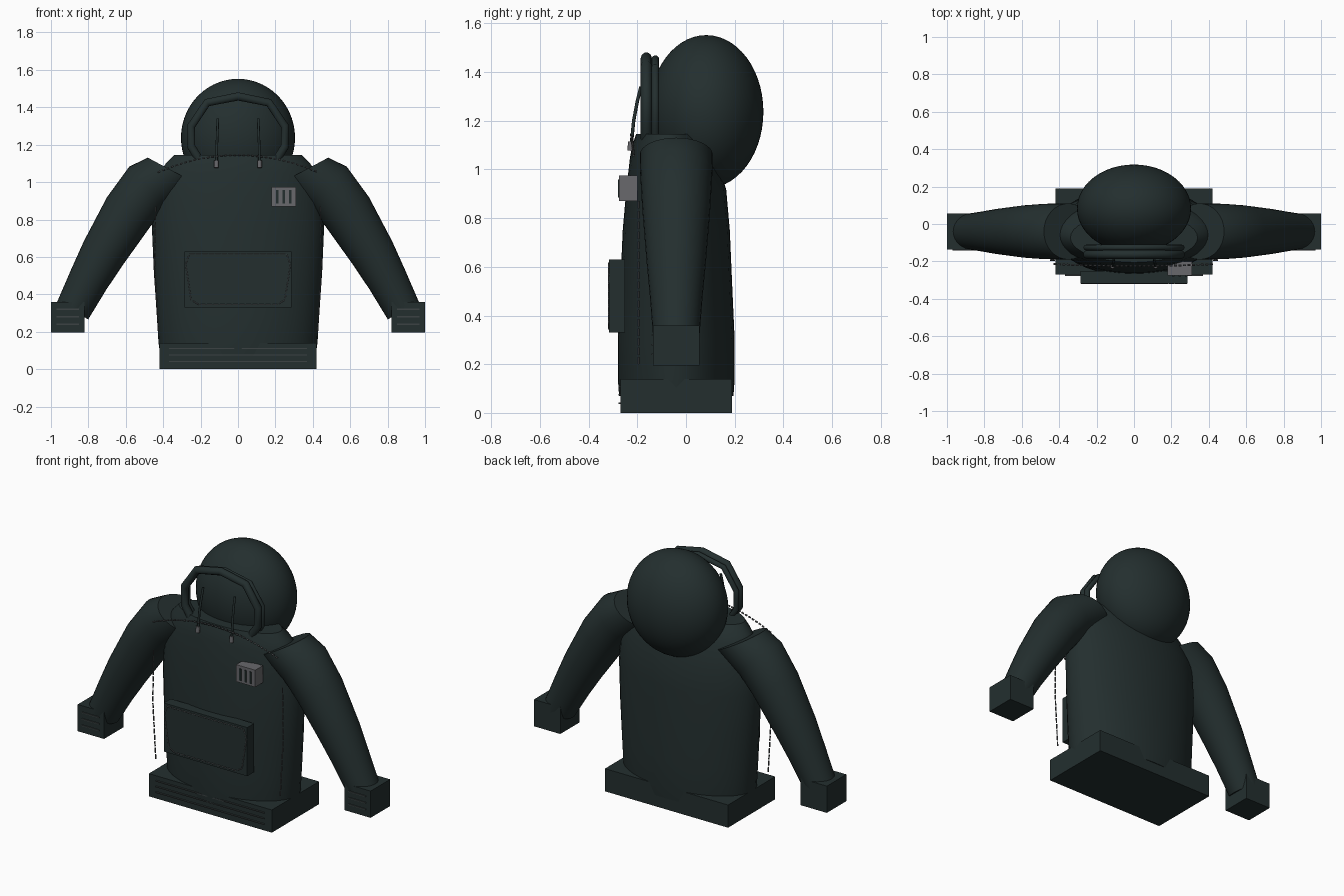
import bpy, bmesh, math
from mathutils import Vector

if "Cube" in bpy.data.objects:
    bpy.data.objects.remove(bpy.data.objects["Cube"], do_unlink=True)


def material(name, color):
    m = bpy.data.materials.new(name)
    m.use_nodes = True
    m.diffuse_color = (*color, 1)
    m.node_tree.nodes["Principled BSDF"].inputs["Base Color"].default_value = (*color, 1)
    return m


CLOTH = material("dark teal cloth", (0.017, 0.028, 0.028))
STITCH = material("grey stitching", (0.08, 0.085, 0.09))
RIB = material("slate ribbing", (0.045, 0.055, 0.057))
PATCH = material("light grey patch", (0.14, 0.14, 0.15))


def add_mesh(name, bm, mat, smooth=False):
    bmesh.ops.recalc_face_normals(bm, faces=bm.faces)
    me = bpy.data.meshes.new(name)
    bm.to_mesh(me)
    bm.free()
    me.materials.append(mat)
    ob = bpy.data.objects.new(name, me)
    bpy.context.collection.objects.link(ob)
    if smooth:
        bpy.ops.object.select_all(action="DESELECT")
        bpy.context.view_layer.objects.active = ob
        ob.select_set(True)
        bpy.ops.object.shade_smooth_by_angle(angle=math.radians(40))
    return ob


def box(name, x, y, z, mat):
    """Box from (low, high) pairs on each axis."""
    bm = bmesh.new()
    bmesh.ops.create_cube(bm, size=1)
    for v in bm.verts:
        v.co = [lo + (hi - lo) * (c + 0.5) for (lo, hi), c in zip((x, y, z), v.co)]
    return add_mesh(name, bm, mat)


def loft(name, rings, mat, sides=40):
    """Skin over elliptical rings given as (centre, axis_u, axis_v), with flat caps."""
    bm = bmesh.new()
    loops = []
    for c, u, v in rings:
        angles = [2 * math.pi * i / sides for i in range(sides)]
        loops.append([bm.verts.new(c + u * math.cos(a) + v * math.sin(a)) for a in angles])
    for a, b in zip(loops, loops[1:]):
        for i in range(sides):
            j = (i + 1) % sides
            bm.faces.new((a[i], a[j], b[j], b[i]))
    bm.faces.new(loops[0])
    bm.faces.new(loops[-1])
    return add_mesh(name, bm, mat, True)


def tubes(name, paths, radius, mat, resolution=2):
    """Round tubes along one or more polylines, in one object."""
    cu = bpy.data.curves.new(name, "CURVE")
    cu.dimensions = "3D"
    cu.bevel_depth = radius
    cu.bevel_resolution = resolution
    cu.use_fill_caps = True
    for path in paths:
        sp = cu.splines.new("POLY")
        sp.points.add(len(path) - 1)
        for p, co in zip(sp.points, path):
            p.co = (*co, 1)
    cu.materials.append(mat)
    ob = bpy.data.objects.new(name, cu)
    bpy.context.collection.objects.link(ob)
    return ob


def dashes(path, length=0.022, gap=0.012):
    """Split a polyline into short stitch segments."""
    out = []
    for a, b in zip(path, path[1:]):
        a, b = Vector(a), Vector(b)
        n = max(1, round((b - a).length / (length + gap)))
        fill = length / (length + gap)
        out += [(a.lerp(b, i / n), a.lerp(b, (i + fill) / n)) for i in range(n)]
    return out


# Torso: z, half width, front y, back y
profile = [
    (0.07, 0.415, -0.275, 0.195), (0.14, 0.425, -0.28, 0.20), (0.30, 0.435, -0.28, 0.20),
    (0.52, 0.45, -0.27, 0.19), (0.75, 0.46, -0.26, 0.18), (0.92, 0.45, -0.245, 0.165),
    (1.05, 0.42, -0.23, 0.12), (1.10, 0.385, -0.22, 0.10), (1.145, 0.34, -0.205, 0.06),
]
loft("torso", [(Vector((0, (f + b) / 2, z)), Vector((w, 0, 0)), Vector((0, (b - f) / 2, 0)))
               for z, w, f, b in profile], CLOTH)

# Hem band with ribbing
box("hem_band", (-0.42, 0.42), (-0.27, 0.19), (0, 0.14), CLOTH)
for i, z in enumerate((0.04, 0.075, 0.11)):
    box(f"hem_rib_{i}", (-0.37, 0.37), (-0.277, -0.268), (z - 0.003, z + 0.003), RIB)

# Sleeves: x, z, radius along the arm
arm = [(0.35, 1.06, 0.15), (0.48, 0.975, 0.148), (0.585, 0.84, 0.14),
       (0.72, 0.62, 0.122), (0.80, 0.475, 0.108), (0.885, 0.31, 0.095)]
for side, s in (("left", 1), ("right", -1)):
    rings = []
    for i, (x, z, r) in enumerate(arm):
        x0, z0, _ = arm[max(i - 1, 0)]
        x1, z1, _ = arm[min(i + 1, len(arm) - 1)]
        d = Vector((x1 - x0, 0, z1 - z0)).normalized()
        if i == 0:
            d = Vector((0.47, 0, -0.88))
        rings.append((Vector((s * x, -0.04, z)), Vector((-d.z * s, 0, d.x)) * r, Vector((0, r, 0))))
    loft(f"{side}_sleeve", rings, CLOTH, 32)

    # Cuff and ribbing
    box(f"{side}_cuff", sorted((s * 0.82, s)), (-0.135, 0.055), (0.195, 0.36), CLOTH)
    for i, z in enumerate((0.24, 0.28, 0.32)):
        box(f"{side}_cuff_rib_{i}", sorted((s * 0.85, s * 0.97)), (-0.141, -0.133),
            (z - 0.003, z + 0.003), RIB)

    # Side seam stitching
    seam = [(s * 0.425, -0.195, 0.2), (s * 0.445, -0.195, 0.55), (s * 0.44, -0.195, 0.88)]
    tubes(f"{side}_side_seam", dashes(seam, 0.03, 0.01), 0.004, STITCH, 1)

    # Drawstring and its tip
    cord = [(s * 0.108, -0.185, 1.34), (s * 0.11, -0.2, 1.28), (s * 0.113, -0.215, 1.2),
            (s * 0.115, -0.225, 1.1)]
    tubes(f"{side}_drawstring", [cord], 0.007, CLOTH)
    tubes(f"{side}_drawstring_tip",
          [[(s * 0.115, -0.226, 1.115), (s * 0.115, -0.229, 1.077)]], 0.012, PATCH)

# Hood
bm = bmesh.new()
bmesh.ops.create_uvsphere(bm, u_segments=48, v_segments=28, radius=1)
for v in bm.verts:
    v.co = (v.co.x * 0.305, v.co.y * 0.235 + 0.083, v.co.z * 0.315 + 1.237)
add_mesh("hood", bm, CLOTH, True)

# Rolled edges around the hood opening
half = [(0.2, 1.11), (0.25, 1.19), (0.25, 1.3), (0.165, 1.425), (0, 1.458)]
arc = [(-x, z) for x, z in half] + [(x, z) for x, z in half[-2::-1]]
tubes("hood_front_roll", [[(x, -0.163, z) for x, z in arc]], 0.023, CLOTH, 3)
tubes("hood_back_roll", [[(x * 1.02, -0.126, z - 0.005) for x, z in arc]], 0.016, CLOTH, 3)

# Shoulder yoke stitching
yoke = [(x, -0.225 + 0.06 * x * x, 1.145 - 0.5 * x * x) for x in
        [0.43 * i / 6 for i in range(-6, 7)]]
tubes("yoke_stitching", dashes(yoke, 0.014, 0.010), 0.005, STITCH, 1)

# Front pouch pocket with stitched outline
box("pouch_pocket", (-0.285, 0.285), (-0.317, -0.25), (0.33, 0.63), CLOTH)
outline = [(0.26, 0.615), (0.28, 0.56), (0.25, 0.37), (0.21, 0.345)]
outline = outline + [(-x, z) for x, z in outline[::-1]] + outline[:1]
tubes("pocket_stitching", dashes([(x, -0.318, z) for x, z in outline], 0.026, 0.008),
      0.003, STITCH, 1)

# Chest patch with three bars
box("chest_patch", (0.18, 0.31), (-0.275, -0.2), (0.87, 0.975), PATCH)
for i in range(3):
    x = 0.21 + 0.035 * i
    box(f"patch_bar_{i}", (x - 0.006, x + 0.006), (-0.28, -0.273), (0.885, 0.958), CLOTH)
